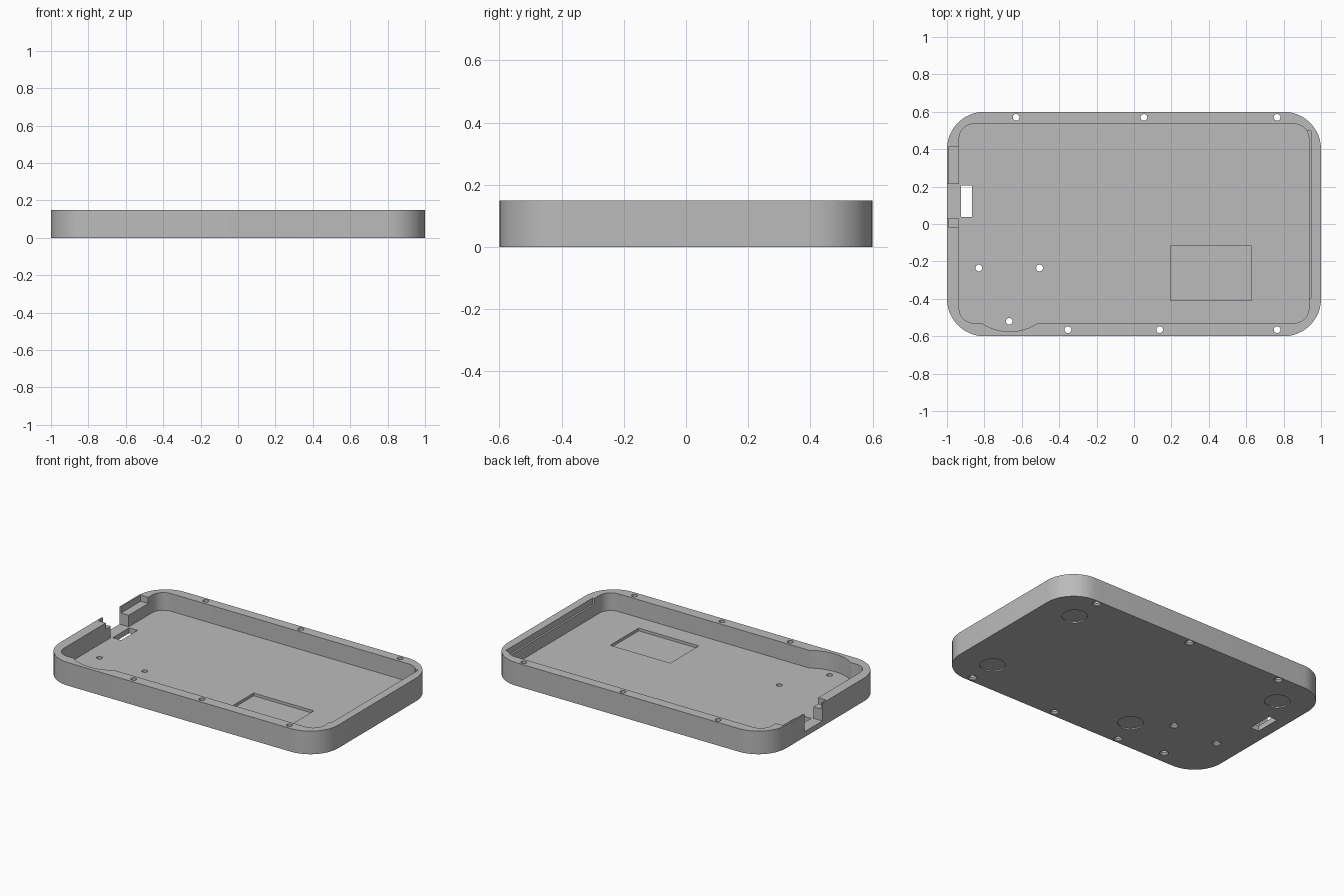
import bpy, bmesh, math

cube = bpy.data.objects.get("Cube")
if cube:
    bpy.data.objects.remove(cube, do_unlink=True)

HEIGHT, FLOOR, LEDGE = 0.15, 0.035, 0.11

grey = bpy.data.materials.new("plain_grey")
grey.use_nodes = True
colour = (0.5, 0.5, 0.5, 1)
grey.diffuse_color = colour
grey.node_tree.nodes["Principled BSDF"].inputs["Base Color"].default_value = colour


def finish(name, bm):
    bmesh.ops.recalc_face_normals(bm, faces=bm.faces)
    mesh = bpy.data.meshes.new(name)
    bm.to_mesh(mesh)
    bm.free()
    mesh.materials.append(grey)
    obj = bpy.data.objects.new(name, mesh)
    bpy.context.collection.objects.link(obj)
    return obj


def block(name, x0, x1, y0, y1, z0, z1, radius=0, steps=12):
    """Upright box with optionally rounded corners."""
    points = []
    if radius:
        centres = [(x1 - radius, y1 - radius), (x0 + radius, y1 - radius),
                   (x0 + radius, y0 + radius), (x1 - radius, y0 + radius)]
        for corner, (cx, cy) in enumerate(centres):
            for i in range(steps + 1):
                a = math.pi / 2 * (corner + i / steps)
                points.append((cx + radius * math.cos(a), cy + radius * math.sin(a)))
    else:
        points = [(x0, y0), (x1, y0), (x1, y1), (x0, y1)]
    bm = bmesh.new()
    face = bm.faces.new([bm.verts.new((x, y, z0)) for x, y in points])
    grown = bmesh.ops.extrude_face_region(bm, geom=[face])["geom"]
    bmesh.ops.translate(bm, vec=(0, 0, z1 - z0),
                        verts=[v for v in grown if isinstance(v, bmesh.types.BMVert)])
    return finish(name, bm)


def lathe(name, x, y, profile, sides=24):
    """Stack of rings given as (radius, z), capped at both ends."""
    bm = bmesh.new()
    rings = []
    for r, z in profile:
        angles = [2 * math.pi * i / sides for i in range(sides)]
        rings.append([bm.verts.new((x + r * math.cos(a), y + r * math.sin(a), z)) for a in angles])
    for low, high in zip(rings, rings[1:]):
        for i in range(sides):
            j = (i + 1) % sides
            bm.faces.new((low[i], low[j], high[j], high[i]))
    bm.faces.new(rings[0])
    bm.faces.new(rings[-1])
    return finish(name, bm)


# Outer body
tray = block("case_tray", -1, 1, -0.6, 0.6, 0, HEIGHT, 0.2)

cutters = [
    # Main cavity and the bulge in its front wall
    block("cavity", -0.935, 0.935, -0.53, 0.535, FLOOR, 0.3, 0.08),
    lathe("cavity_bulge", -0.665, -0.305, [(0.27, FLOOR), (0.27, 0.3)], 64),
    # Port notch, side pocket and long groove
    block("port_notch", -1.1, -0.9, 0.03, 0.215, FLOOR, 0.3),
    block("side_pocket", -0.99, -0.9, -0.02, 0.415, LEDGE, 0.3),
    block("long_groove", 0.9, 0.947, -0.395, 0.497, LEDGE, 0.3),
    # Floor recess and floor window
    block("floor_recess", 0.195, 0.627, -0.41, -0.118, 0.017, 0.3),
    block("floor_window", -0.925, -0.865, 0.037, 0.205, -0.1, 0.3),
]

# Countersunk screw holes in the rim and floor
rim_holes = [(x, 0.57) for x in (-0.63, 0.053, 0.765)]
rim_holes += [(x, -0.565) for x in (-0.353, 0.137, 0.765)]
floor_holes = [(-0.83, -0.235), (-0.505, -0.235), (-0.667, -0.52)]
for x, y in rim_holes + floor_holes:
    cutters.append(lathe("screw_hole", x, y,
                         [(0.027, -0.1), (0.027, 0.004), (0.018, 0.014), (0.018, 0.3)]))

# Shallow foot pads on the underside
for x, y in [(0.77, 0.375), (0.77, -0.375), (-0.785, 0.375), (-0.288, -0.375)]:
    cutters.append(lathe("foot_pad", x, y, [(0.076, -0.1), (0.076, 0.008)], 40))

for cutter in cutters:
    cutter.hide_render = True
    mod = tray.modifiers.new("cut", 'BOOLEAN')
    mod.operation = 'DIFFERENCE'
    mod.solver = 'EXACT'
    mod.object = cutter

# Bake the cuts and drop the cutters
bpy.context.view_layer.update()
baked = bpy.data.meshes.new_from_object(
    tray.evaluated_get(bpy.context.evaluated_depsgraph_get()))
tray.modifiers.clear()
tray.data = baked
for cutter in cutters:
    bpy.data.objects.remove(cutter, do_unlink=True)

bpy.ops.object.select_all(action='DESELECT')
tray.select_set(True)
bpy.context.view_layer.objects.active = tray
bpy.ops.object.shade_smooth_by_angle(angle=math.radians(30))
